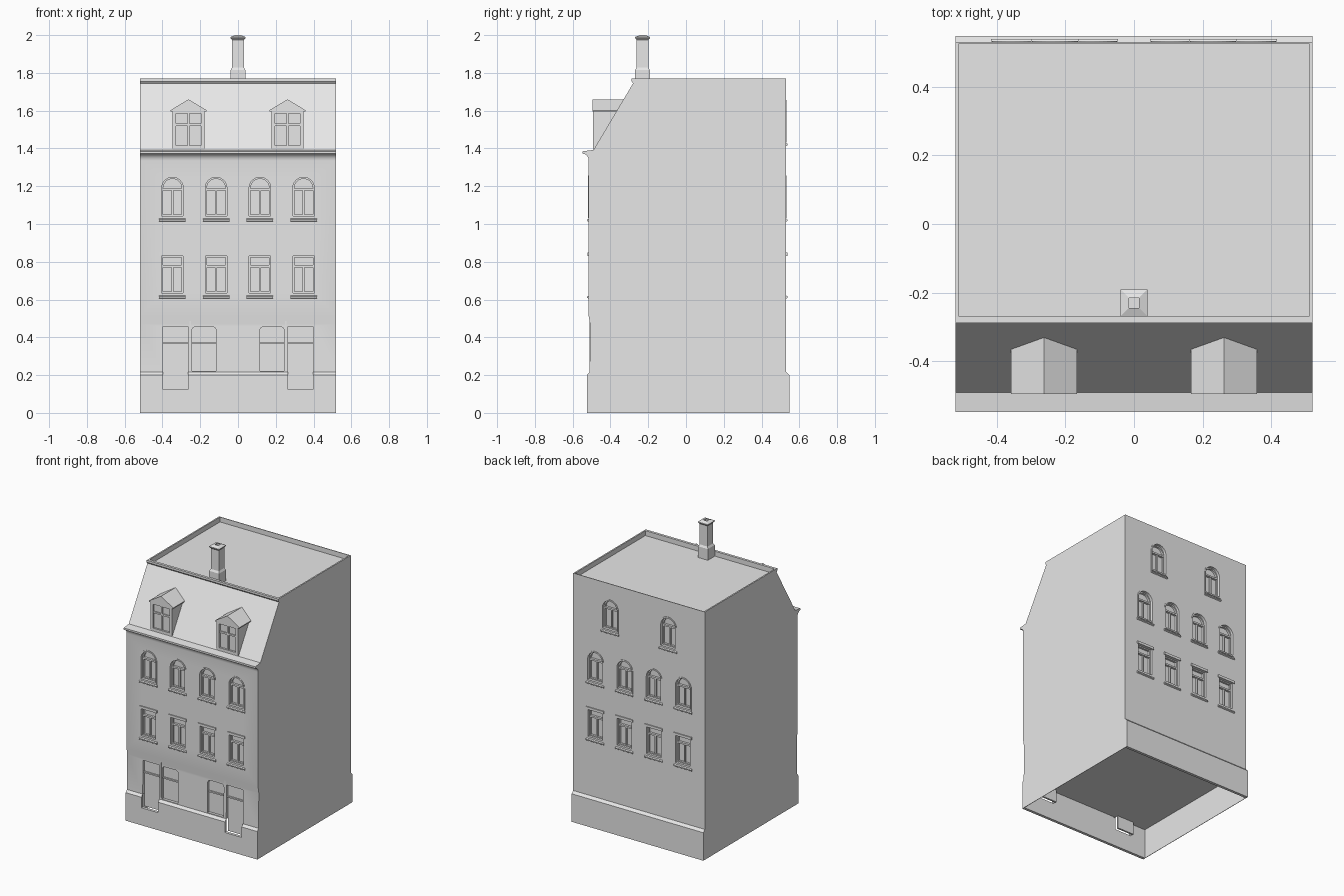
import bpy, bmesh, math

if "Cube" in bpy.data.objects:
    bpy.data.objects.remove(bpy.data.objects["Cube"])

mat = bpy.data.materials.new("plaster_grey")
mat.diffuse_color = (0.8, 0.8, 0.8, 1)
mat.use_nodes = True
mat.node_tree.nodes["Principled BSDF"].inputs["Base Color"].default_value = mat.diffuse_color
FRONT, BACK, SHOP = (-0.515, -1), (0.53, 1), (-0.508, -1)   # wall y, outward direction


def make(name, bm):
    bmesh.ops.recalc_face_normals(bm, faces=bm.faces)
    me = bpy.data.meshes.new(name)
    bm.to_mesh(me)
    bm.free()
    ob = bpy.data.objects.new(name, me)
    bpy.context.collection.objects.link(ob)
    me.materials.append(mat)
    return ob


def skin(bm, loops, caps=True):
    """Bridge equal-length loops of points into a tube, optionally capped."""
    rows = [[bm.verts.new(p) for p in lp] for lp in loops]
    n = len(rows[0])
    for a, b in zip(rows, rows[1:] if caps else rows[1:] + rows[:1]):
        for i in range(n):
            j = (i + 1) % n
            bm.faces.new((a[i], a[j], b[j], b[i]))
    if caps:
        bm.faces.new(rows[0])
        bm.faces.new(rows[-1])


def prism_x(bm, yz, x0, x1):
    skin(bm, [[(x, y, z) for y, z in yz] for x in (x0, x1)])


def prism_y(bm, xz, y0, y1):
    skin(bm, [[(x, y, z) for x, z in xz] for y in (y0, y1)])


def box(bm, x0, x1, y0, y1, z0, z1):
    prism_y(bm, [(x0, z0), (x1, z0), (x1, z1), (x0, z1)], y0, y1)


def outline(x, w, z0, z1, r):
    """Opening outline: rectangle whose top corners are rounded by r."""
    pts = [(x - w, z0), (x + w, z0)]
    if r == 0:
        return pts + [(x + w, z1), (x - w, z1)]
    for side, a0 in ((1, 0), (-1, 90)):
        for k in range(9):
            a = math.radians(a0 + k * 11.25)
            pts.append((x + side * (w - r) + r * math.cos(a), z1 - r + r * math.sin(a)))
    return pts


def ring(bm, x, w, z0, z1, r, t, y0, y1):
    """Frame of width t lying inside the outline."""
    inner = outline(x, w - t, z0 + t, z1 - t, max(r - t, 0.002) if r else 0)
    outer = outline(x, w, z0, z1, r)
    skin(bm, [[(px, y, pz) for px, pz in o] for o, y in
              ((outer, y0), (outer, y1), (inner, y1), (inner, y0))], caps=False)


cuts = bmesh.new()


def window(name, x, z0, arched, wall):
    """Upper floor window: recess, frame, bars, sill and hood or arch trim."""
    wy, s = wall
    w, r = 0.057, (0.0565 if arched else 0)
    z1 = z0 + (0.205 if arched else 0.195)
    Y = lambda d: wy + s * d
    prism_y(cuts, outline(x, w, z0, z1, r), Y(0.05), Y(-0.03))
    bm = bmesh.new()
    ring(bm, x, w, z0, z1, r, 0.008, Y(-0.03), Y(-0.016))
    zt = z0 + 0.135
    box(bm, x - w + 0.004, x + w - 0.004, Y(-0.03), Y(-0.014), zt, zt + 0.012)
    box(bm, x - 0.005, x + 0.005, Y(-0.03), Y(-0.018), z0 + 0.004, zt)
    if arched:
        ring(bm, x, w + 0.01, z0 - 0.01, z1 + 0.01, r + 0.01, 0.01, Y(-0.005), Y(0.003))
    else:
        box(bm, x - 0.07, x + 0.07, Y(-0.005), Y(0.007), z1, z1 + 0.018)
    prism_x(bm, [(Y(-0.028), z0 + 0.002), (Y(0.008), z0 - 0.018), (Y(0.008), z0 - 0.026),
                 (Y(0.002), z0 - 0.03), (Y(-0.028), z0 - 0.03)], x - 0.07, x + 0.07)
    make(name, bm)


for wall, side in ((FRONT, "front"), (BACK, "back")):
    for x in (-0.347, -0.116, 0.116, 0.347):
        window(side + "_middle_window", x, 0.635, False, wall)
        window(side + "_upper_window", x, 1.042, True, wall)
for x in (-0.23, 0.23):
    window("back_attic_window", x, 1.442, True, BACK)

# Street doors and shop windows, mirrored
for s in (-1, 1):
    wy = SHOP[0]
    for name, x, w, z0, z1, r in (("street_door", 0.33, 0.066, 0.125, 0.458, 0),
                                  ("shop_window", 0.18, 0.0635, 0.222, 0.456, 0.02)):
        prism_y(cuts, outline(s * x, w, z0, z1, r), -0.6, wy + 0.02)
        bm = bmesh.new()
        prism_y(bm, outline(s * x, w, z0, z1, r), wy + 0.017, wy + 0.03)
        box(bm, s * x - w, s * x + w, wy + 0.008, wy + 0.02, 0.366, 0.376)
        make(name, bm)
    bm = bmesh.new()
    box(bm, s * 0.2535 - 0.004, s * 0.2535 + 0.004, wy - 0.003, wy + 0.01, 0.21, 0.5)
    make("door_post", bm)

# House body: side profile with plinth, coved cornice, steep roof and parapet
cove = [(-0.515 - 0.032 * (1 - math.cos(math.radians(a))),
         1.335 + 0.037 * math.sin(math.radians(a))) for a in range(0, 91, 15)]
profile = [(-0.525, 0), (-0.525, 0.2), (-0.51, 0.217), (-0.508, 0.47), (-0.515, 0.51)] + cove + [
    (-0.547, 1.385), (-0.49, 1.392), (-0.28, 1.745), (-0.288, 1.755), (-0.288, 1.77),
    (0.53, 1.77), (0.53, 0.217), (0.547, 0.2), (0.547, 0)]
bm = bmesh.new()
prism_x(bm, profile, -0.52, 0.52)
body = make("house_body", bm)

# Cut the openings and roof well, then the hollow under the plinth
box(cuts, -0.51, 0.51, -0.27, 0.525, 1.735, 1.85)
hollow = bmesh.new()
box(hollow, -0.517, 0.517, -0.505, 0.527, -0.1, 0.215)
bpy.context.view_layer.objects.active = body
for cutter in (make("opening_cutter", cuts), make("hollow_cutter", hollow)):
    mod = body.modifiers.new("cut", 'BOOLEAN')
    mod.object, mod.operation, mod.solver = cutter, 'DIFFERENCE', 'EXACT'
    bpy.ops.object.modifier_apply(modifier=mod.name)
    bpy.data.objects.remove(cutter)
body.select_set(True)
bpy.ops.object.shade_smooth_by_angle(angle=math.radians(25))

# Dormers: cheeks, gabled roof and window
for x in (-0.262, 0.262):
    bm = bmesh.new()
    box(bm, x - 0.085, x + 0.085, -0.48, -0.35, 1.395, 1.605)
    ring(bm, x, 0.085, 1.395, 1.605, 0, 0.02, -0.48, -0.493)
    box(bm, x - 0.006, x + 0.006, -0.488, -0.478, 1.41, 1.59)
    box(bm, x - 0.068, x + 0.068, -0.488, -0.478, 1.52, 1.532)
    make("dormer", bm)
    bm = bmesh.new()
    prism_y(bm, [(x - 0.096, 1.595), (x + 0.096, 1.595), (x + 0.096, 1.602),
                 (x, 1.66), (x - 0.096, 1.602)], -0.495, -0.31)
    make("dormer_roof", bm)

# Chimney: stacked square sections ending in a sunken flue
bm = bmesh.new()
skin(bm, [[(sx * h, -0.23 + sy * h, z) for sx, sy in ((-1, -1), (1, -1), (1, 1), (-1, 1))]
          for h, z in ((0.039, 1.73), (0.039, 1.815), (0.031, 1.828), (0.031, 1.975), (0.04, 1.985),
                       (0.04, 1.99), (0.014, 2.0), (0.014, 1.96))])
make("chimney", bm)
